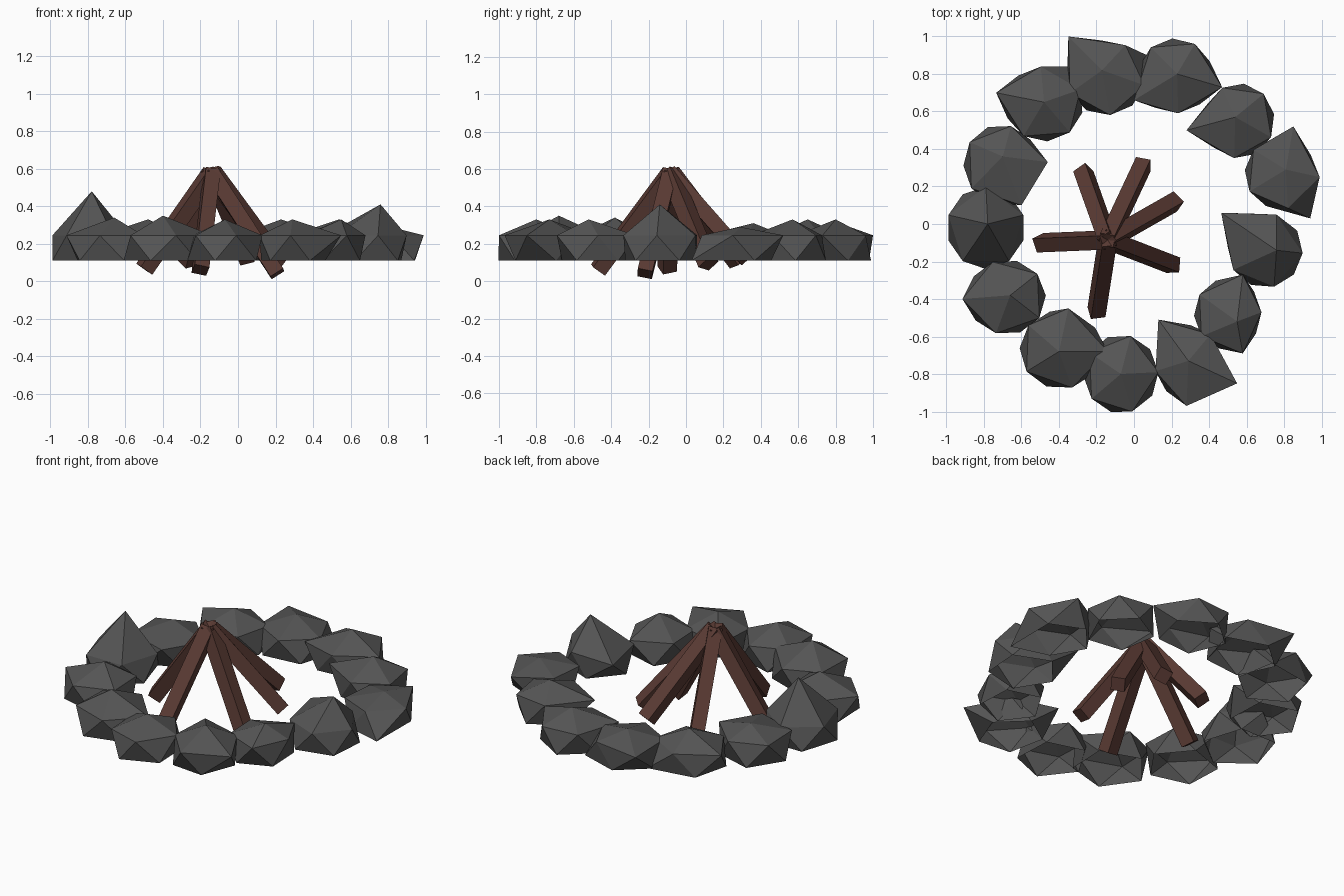
import bpy, bmesh
from math import pi, cos, sin, atan2, radians
from mathutils import Vector, Matrix

if "Cube" in bpy.data.objects:
    bpy.data.objects.remove(bpy.data.objects["Cube"])


def material(name, rgb):
    m = bpy.data.materials.new(name)
    m.diffuse_color = (*rgb, 1)
    m.use_nodes = True
    m.node_tree.nodes["Principled BSDF"].inputs["Base Color"].default_value = m.diffuse_color
    return m


ROCK = material("dark_stone", (0.09, 0.09, 0.09))
WOOD = material("brown_wood", (0.10, 0.042, 0.033))


def finish(bm, name, mat):
    bmesh.ops.recalc_face_normals(bm, faces=bm.faces[:])
    me = bpy.data.meshes.new(name)
    bm.to_mesh(me)
    bm.free()
    me.materials.append(mat)
    bpy.context.collection.objects.link(bpy.data.objects.new(name, me))


def stone(i, cx, cy, rx, ry, peak, tips):
    """Faceted rock shell: zigzag girdle with a peak above, open underneath."""
    phase = atan2(tips[0][1] - cy, tips[0][0] - cx)
    ring = []
    for k in range(10):
        a = phase + k * pi / 5
        ring.append(Vector((cx + rx * cos(a), cy + ry * sin(a),
                            0.11 if k % 2 else 0.245)))
    # pull the nearest girdle points out to the sharp corners
    free = list(ring)
    for tx, ty in tips:
        v = min(free, key=lambda p: (p.x - tx) ** 2 + (p.y - ty) ** 2)
        free = [p for p in free if p is not v]
        v.x, v.y = tx, ty
    bm = bmesh.new()
    r = [bm.verts.new(p) for p in ring]
    top = bm.verts.new(peak)
    for k in range(0, 10, 2):
        u0, l0, u1, l1 = (r[(k + j) % 10] for j in range(4))
        for f in ((u0, u1, top), (u0, l0, u1), (l0, l1, u1)):
            bm.faces.new(f)
    finish(bm, f"ring_stone_{i:02d}", ROCK)


# centre, half sizes, peak, sharp corners
STONES = [
    (-.79, -.02, .21, .22, (-.78, 0, .48), [(-.79, .20)]),
    (-.71, .32, .20, .21, (-.70, .36, .31), [(-.46, .33), (-.60, .10)]),
    (-.48, .64, .21, .20, (-.48, .65, .33), [(-.735, .70), (-.32, .84)]),
    (-.15, .78, .21, .20, (-.17, .82, .31), [(-.35, 1.0), (.07, .90)]),
    (.22, .79, .20, .20, (.23, .80, .33), [(.47, .73), (0, .66)]),
    (.56, .55, .19, .20, (.54, .57, .33), [(.28, .50)]),
    (.78, .27, .19, .19, (.81, .29, .29), [(.99, .25), (.85, .52), (.94, .03)]),
    (.70, -.14, .20, .20, (.76, -.14, .41), [(.465, .06), (.76, .05)]),
    (.50, -.48, .18, .19, (.55, -.52, .33), [(.58, -.69), (.58, -.27)]),
    (.29, -.74, .18, .20, (.29, -.73, .33), [(.55, -.85), (.13, -.51), (.28, -.97)]),
    (-.07, -.80, .20, .21, (-.07, -.80, .33), [(.13, -.79), (-.01, -1.0)]),
    (-.39, -.67, .22, .21, (-.40, -.68, .35), [(-.14, -.68), (-.35, -.45)]),
    (-.68, -.39, .21, .20, (-.66, -.38, .34), [(-.915, -.40)]),
]
for i, s in enumerate(STONES, 1):
    stone(i, *s)

# square logs leaning together at one point
APEX = Vector((-.14, -.085, .58))
FEET = [(-.27, .28, .10), (.05, .32, .12), (.22, .12, .09),
        (.21, -.22, .04), (-.20, -.47, .06), (-.50, -.10, .065)]
for i, f in enumerate(FEET, 1):
    foot = Vector(f)
    axis = foot - APEX
    side = axis.cross(Vector((0, 0, 1))).normalized()
    face = side.cross(axis).normalized()
    rot = Matrix((side, face, axis.normalized())).transposed().to_4x4()
    roll = Matrix.Rotation(radians(20), 4, 'Z')
    size = Matrix.Diagonal((0.08, 0.08, axis.length, 1))
    bm = bmesh.new()
    bmesh.ops.create_cube(bm, size=1,
                          matrix=Matrix.Translation((APEX + foot) / 2) @ rot @ roll @ size)
    finish(bm, f"log_{i}", WOOD)
